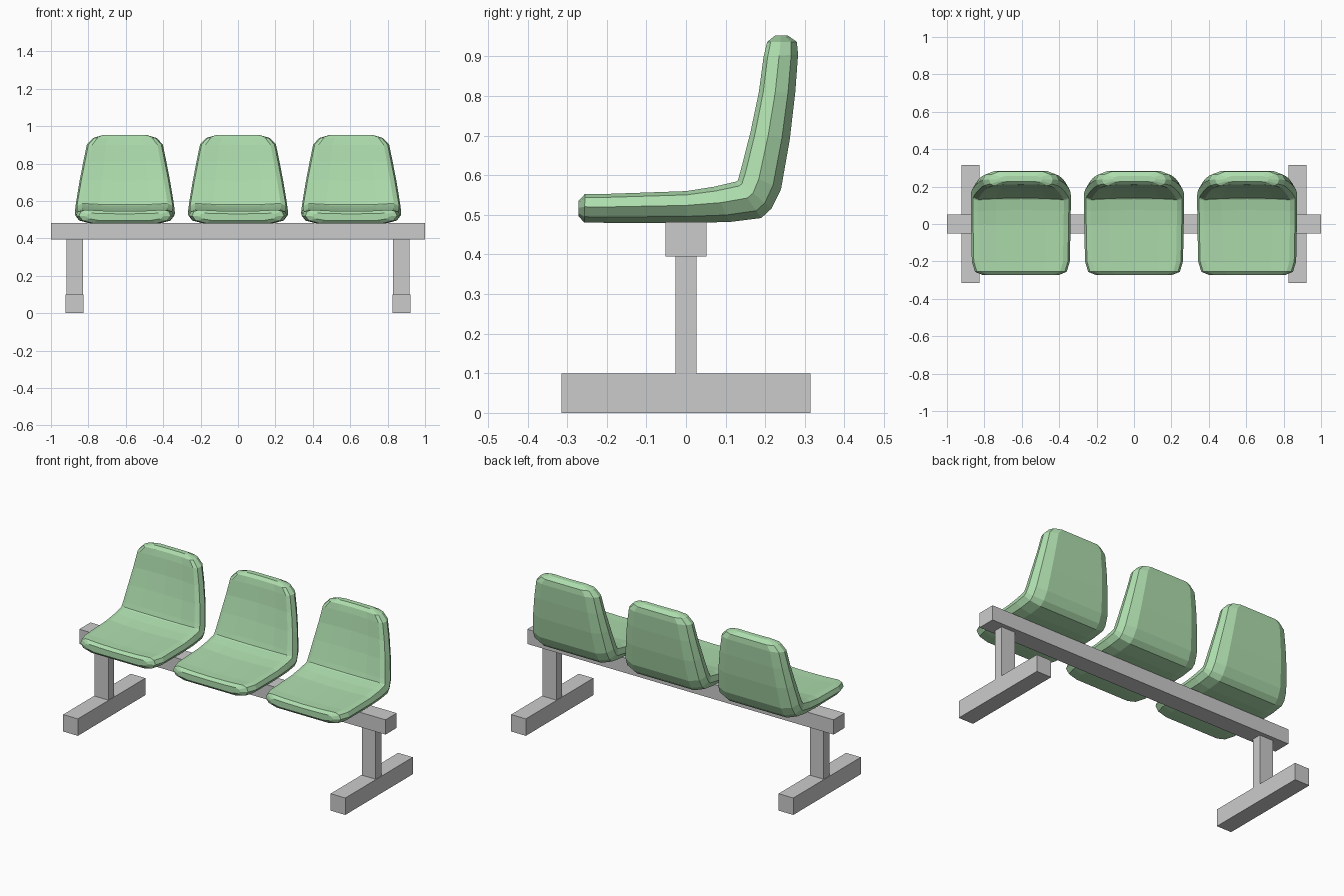
import bpy, bmesh

if "Cube" in bpy.data.objects:
    bpy.data.objects.remove(bpy.data.objects["Cube"])

green = bpy.data.materials.new("green_plastic")
green.diffuse_color = (0.42, 0.72, 0.42, 1)
green.use_nodes = True
green.node_tree.nodes["Principled BSDF"].inputs["Base Color"].default_value = green.diffuse_color


def box(name, x, y, z):
    """Box from (min, max) ranges on each axis."""
    bpy.ops.mesh.primitive_cube_add(size=1, location=[sum(r) / 2 for r in (x, y, z)])
    ob = bpy.context.object
    ob.name = name
    ob.scale = [r[1] - r[0] for r in (x, y, z)]
    bpy.ops.object.transform_apply(location=False, rotation=False, scale=True)
    return ob


# Shell stations from front lip to back top: inner (y, z), outer (y, z), half width
STATIONS = [
    ((-0.272, 0.535), (-0.272, 0.497), 0.205),
    ((-0.255, 0.553), (-0.257, 0.481), 0.245),
    ((-0.200, 0.553), (-0.200, 0.480), 0.262),
    ((0.000, 0.560), (0.000, 0.480), 0.266),
    ((0.070, 0.571), (0.110, 0.482), 0.267),
    ((0.126, 0.584), (0.190, 0.492), 0.267),
    ((0.131, 0.587), (0.216, 0.516), 0.266),
    ((0.138, 0.612), (0.240, 0.565), 0.261),
    ((0.163, 0.710), (0.262, 0.690), 0.243),
    ((0.184, 0.810), (0.276, 0.810), 0.222),
    ((0.196, 0.900), (0.283, 0.905), 0.203),
    ((0.205, 0.937), (0.280, 0.937), 0.170),
    ((0.225, 0.953), (0.257, 0.953), 0.115),
]
# Half cross-section: fraction of width, fraction of thickness (0 inner, 1 outer)
HALF = [(0, 0.10), (0.5, 0.07), (0.86, 0.0), (0.96, 0.12),
        (1.0, 0.45), (0.92, 0.80), (0.70, 1.0), (0, 1.0)]
SECTION = HALF + [(-u, t) for u, t in HALF[-2:0:-1]]


def seat_mesh():
    bm = bmesh.new()
    rings = []
    for (y0, z0), (y1, z1), w in STATIONS:
        rings.append([bm.verts.new((u * w, y0 + (y1 - y0) * t, z0 + (z1 - z0) * t))
                      for u, t in SECTION])
    n = len(SECTION)
    for a, b in zip(rings, rings[1:]):
        for i in range(n):
            j = (i + 1) % n
            bm.faces.new((a[i], a[j], b[j], b[i]))
    bm.faces.new(rings[0])
    bm.faces.new(rings[-1])
    bmesh.ops.recalc_face_normals(bm, faces=bm.faces)
    me = bpy.data.meshes.new("seat")
    bm.to_mesh(me)
    bm.free()
    me.materials.append(green)
    return me


# Three moulded seats
shell = seat_mesh()
for label, x in (("left", -0.605), ("middle", 0), ("right", 0.605)):
    seat = bpy.data.objects.new(label + "_seat", shell)
    seat.location.x = x
    bpy.context.collection.objects.link(seat)

# Beam, posts and feet
box("support_beam", (-1, 1), (-0.052, 0.052), (0.395, 0.482))
for label, x in (("left", -0.873), ("right", 0.873)):
    box(label + "_post", (x - 0.045, x + 0.045), (-0.027, 0.027), (0.1, 0.395))
    box(label + "_foot", (x - 0.048, x + 0.048), (-0.315, 0.315), (0, 0.1))
